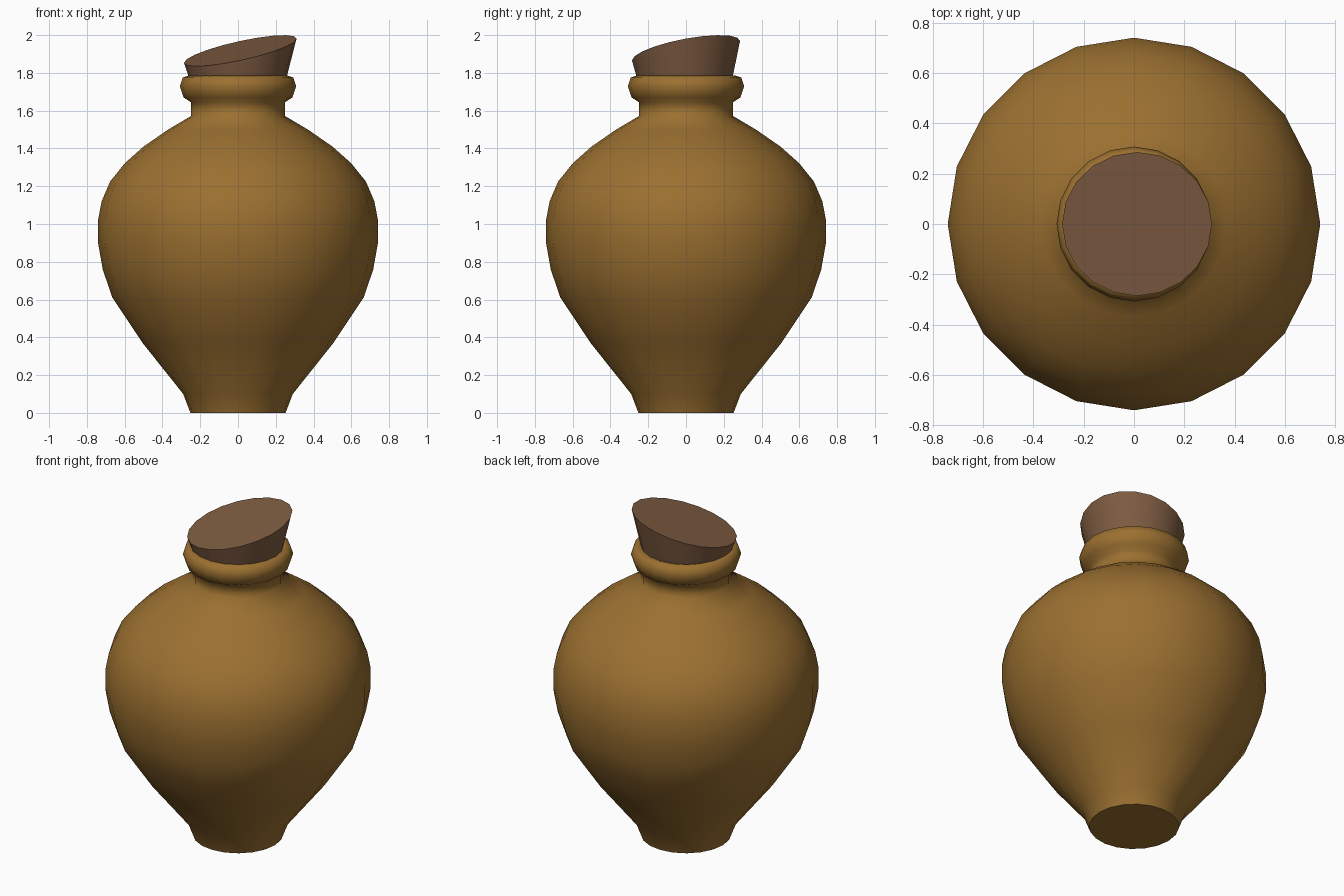
import bpy, bmesh, math

if "Cube" in bpy.data.objects:
    bpy.data.objects.remove(bpy.data.objects["Cube"])

SEGMENTS = 20


def material(name, rgb):
    m = bpy.data.materials.new(name)
    m.diffuse_color = (*rgb, 1.0)
    m.use_nodes = True
    m.node_tree.nodes["Principled BSDF"].inputs["Base Color"].default_value = m.diffuse_color
    return m


def loft(name, rings, mat):
    """Skin a stack of rings (bottom to top), cap both ends, smooth by angle."""
    bm = bmesh.new()
    loops = [[bm.verts.new(p) for p in ring] for ring in rings]
    for low, high in zip(loops, loops[1:]):
        for i in range(SEGMENTS):
            j = (i + 1) % SEGMENTS
            bm.faces.new((low[i], low[j], high[j], high[i]))
    bm.faces.new(loops[0][::-1])
    bm.faces.new(loops[-1])
    mesh = bpy.data.meshes.new(name)
    bm.to_mesh(mesh)
    bm.free()
    mesh.materials.append(mat)
    ob = bpy.data.objects.new(name, mesh)
    bpy.context.collection.objects.link(ob)
    bpy.ops.object.select_all(action='DESELECT')
    ob.select_set(True)
    bpy.context.view_layer.objects.active = ob
    bpy.ops.object.shade_smooth_by_angle(angle=math.radians(65))
    return ob


def ring(rx, ry, height, cx=0.0, cy=0.0):
    """Ellipse of points; height is a function of x and y."""
    pts = []
    for i in range(SEGMENTS):
        a = 2 * math.pi * i / SEGMENTS
        x, y = cx + rx * math.cos(a), cy + ry * math.sin(a)
        pts.append((x, y, height(x, y)))
    return pts


glaze = material("ochre glaze", (0.328, 0.162, 0.03))
cork = material("brown cork", (0.209, 0.107, 0.054))

# Jar: foot, belly, shoulder, neck and rolled lip
profile = [(0.252, 0), (0.29, 0.10), (0.505, 0.37), (0.667, 0.614),
           (0.716, 0.76), (0.741, 0.90), (0.741, 1.02), (0.722, 1.12),
           (0.677, 1.225), (0.598, 1.323), (0.50, 1.41), (0.37, 1.50),
           (0.25, 1.571), (0.25, 1.645), (0.288, 1.67), (0.308, 1.73),
           (0.293, 1.775), (0.265, 1.785), (0.235, 1.775)]
loft("jar", [ring(r, r, lambda x, y, z=z: z) for r, z in profile], glaze)

# Stopper: flared plug with a slanted top
loft("stopper", [
    ring(0.248, 0.245, lambda x, y: 1.74, 0.0, -0.006),
    ring(0.298, 0.286, lambda x, y: 1.915 + 0.215 * x + 0.18 * y, 0.012, 0.0),
], cork)
